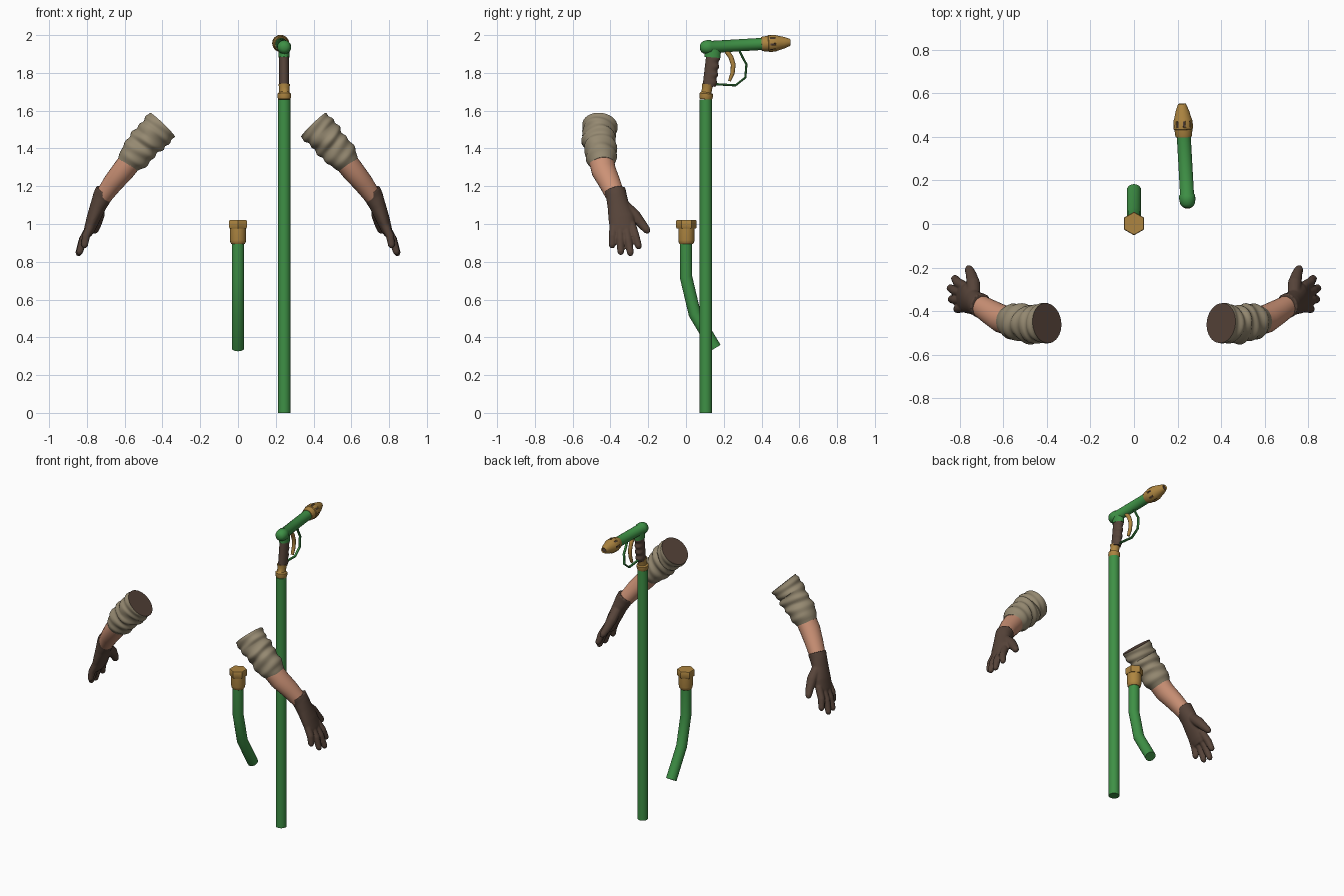
import bpy, bmesh
from math import sin, cos, pi
from mathutils import Vector

cube = bpy.data.objects.get("Cube")
if cube:
    bpy.data.objects.remove(cube)


def material(name, rgb):
    m = bpy.data.materials.new(name)
    m.use_nodes = True
    m.diffuse_color = (*rgb, 1)
    m.node_tree.nodes["Principled BSDF"].inputs["Base Color"].default_value = (*rgb, 1)
    return m


GREEN = material("green_paint", (0.048, 0.28, 0.06))
BRASS = material("brass", (0.42, 0.235, 0.052))
BROWN = material("dark_brown_leather", (0.095, 0.058, 0.042))
CLOTH = material("tan_cloth", (0.30, 0.25, 0.165))
SKIN = material("skin", (0.60, 0.285, 0.18))


def loft(bm, path, radii, ref, segs=20, wobble=None):
    """Sweep elliptical rings along a path; a list of radii gives one per ring."""
    path = [Vector(p) for p in path]
    n, rings = len(path), []
    for i, p in enumerate(path):
        t = (path[min(i + 1, n - 1)] - path[max(i - 1, 0)]).normalized()
        u = Vector(ref)
        u = (u - t * u.dot(t)).normalized()
        v = t.cross(u)
        r = radii[i] if isinstance(radii, list) else radii
        ru, rv = r if isinstance(r, tuple) else (r, r)
        ring = []
        for k in range(segs):
            a = 2 * pi * k / segs
            w = wobble(i / (n - 1), a) if wobble else 0
            ring.append(bm.verts.new(p + u * cos(a) * (ru + w) + v * sin(a) * (rv + w)))
        rings.append(ring)
    rows = [[bm.faces.new((a[k], a[(k + 1) % segs], b[(k + 1) % segs], b[k]))
             for k in range(segs)] for a, b in zip(rings, rings[1:])]
    return rows, bm.faces.new(rings[0][::-1]), bm.faces.new(rings[-1])


def finish(name, bm, mats):
    bmesh.ops.recalc_face_normals(bm, faces=bm.faces)
    me = bpy.data.meshes.new(name)
    bm.to_mesh(me)
    bm.free()
    for m in mats:
        me.materials.append(m)
    ob = bpy.data.objects.new(name, me)
    bpy.context.scene.collection.objects.link(ob)
    parts.append(ob)
    return ob


def tube(name, path, radii, mat, ref=(1, 0, 0), segs=20, wobble=None):
    bm = bmesh.new()
    loft(bm, path, radii, ref, segs, wobble)
    finish(name, bm, [mat])


def resample(knots, steps):
    """Linear interpolation of evenly spaced tuples."""
    out = []
    for i in range(steps + 1):
        f = i / steps * (len(knots) - 1)
        k = min(int(f), len(knots) - 2)
        out.append(Vector(knots[k]).lerp(Vector(knots[k + 1]), f - k))
    return out


def gun(y, z):
    """Point in the slightly turned centre plane of the spray gun."""
    return Vector((0.245 - 0.056 * (y - 0.11), y, z))


parts = []

# Wand pole and the brass neck on top of it
tube("pole", [(0.245, 0.105, 0), (0.245, 0.105, 1.66)], 0.033, GREEN)
neck = [(0.105, 1.66), (0.106, 1.672), (0.107, 1.69), (0.108, 1.697), (0.112, 1.72), (0.115, 1.74)]
tube("neck", [gun(*p) for p in neck], [0.032, 0.036, 0.036, 0.027, 0.027, 0.031], BRASS)

# Grip with finger ridges on its front side
grip_path = resample([gun(0.122, 1.73), gun(0.142, 1.9)], 32)
tube("grip", grip_path, (0.026, 0.034), BROWN,
     wobble=lambda t, a: 0.007 * max(0, sin(a)) * sin(4 * pi * t) ** 2)
tube("grip_collar", [gun(0.14, 1.882), gun(0.144, 1.93)], (0.029, 0.042), GREEN)

# Barrel with a rounded rear elbow
start, tip = gun(0.11, 1.936), gun(0.553, 1.962)
axis = (tip - start).normalized()
back = [(-0.036, 0.012), (-0.03, 0.024), (-0.018, 0.033), (0, 0.037), (0.022, 0.037),
        (0.028, 0.032), (0.3, 0.032)]
tube("barrel", [start + axis * d for d, r in back], [r for d, r in back], GREEN)

# Nozzle with sunken slots around its widest band
prof = [(0.29, 0.036), (0.3, 0.039), (0.325, 0.041), (0.328, 0.045), (0.335, 0.045),
        (0.365, 0.044), (0.375, 0.040), (0.41, 0.031), (0.436, 0.021), (0.444, 0.017)]
bm = bmesh.new()
rows, _, mouth = loft(bm, [start + axis * d for d, r in prof], [r for d, r in prof], (1, 0, 0), 24)
bm.normal_update()
slots = rows[4][::3]
bmesh.ops.inset_individual(bm, faces=slots, thickness=0.0015, depth=-0.005)
bmesh.ops.inset_region(bm, faces=[mouth], thickness=0.005, depth=-0.006)
for f in slots + [mouth]:
    f.material_index = 1
finish("nozzle", bm, [BRASS, BROWN])

# Trigger and its guard
trig = [(0.215, 1.915), (0.237, 1.885), (0.25, 1.845), (0.247, 1.8), (0.23, 1.757)]
tube("trigger", [gun(*p) for p in trig], [(0.012, 0.013)] * 3 + [(0.012, 0.011), (0.01, 0.008)],
     BRASS, segs=12)
guard = [(0.28, 1.925), (0.298, 1.885), (0.32, 1.845), (0.314, 1.775), (0.262, 1.734), (0.14, 1.741)]
tube("trigger_guard", [gun(*p) for p in guard], (0.009, 0.006), GREEN, segs=8)

# Bent hose with a hexagonal coupling
tube("hose", [(0, 0, 0.92), (0, 0, 0.72), (0, 0.046, 0.525), (0, 0.155, 0.343)], 0.033, GREEN)
cuff = [(0.893, 0.034), (0.9, 0.04), (0.915, 0.043), (0.985, 0.043)]
tube("coupling", [(0, 0.002, z) for z, r in cuff], [r for z, r in cuff], BRASS)
tube("hex_nut", [(0, 0.002, z) for z in (0.976, 0.982, 1.014, 1.02)],
     [0.05, 0.054, 0.054, 0.051], BRASS, ref=(0, 1, 0), segs=6)


def folds(t, a):
    fade = sin(pi * t * 1.05) ** 0.5 if t < 0.95 else 0
    return fade * (0.005 * sin(30 * t + 2 * sin(a)) + 0.004 * sin(3 * a + 11 * t))


def arm(side, s):
    def m(pts):
        return [(s * x, y, z) for x, y, z in pts]
    across = (0, 1, 0)

    # Rumpled sleeve, dark at the cut upper end
    bm = bmesh.new()
    path = resample(m([(0.40, -0.455, 1.525), (0.455, -0.462, 1.468),
                       (0.515, -0.455, 1.40), (0.588, -0.442, 1.315)]), 36)
    size = resample([(0.092, 0.092), (0.091, 0.093), (0.084, 0.09), (0.088, 0.09), (0.08, 0.086),
                     (0.084, 0.085), (0.082, 0.08), (0.062, 0.06)], 36)
    _, top, _ = loft(bm, path, [tuple(r) for r in size], across, 32, folds)
    top.material_index = 1
    finish(side + "_sleeve", bm, [CLOTH, BROWN])

    # Bare forearm
    tube(side + "_forearm", m([(0.56, -0.45, 1.345), (0.61, -0.435, 1.28), (0.66, -0.405, 1.22),
                               (0.725, -0.365, 1.13)]),
         [(0.066, 0.062), (0.065, 0.06), (0.058, 0.054), (0.048, 0.044)], SKIN, across, 24)

    # Glove: palm, four fingers and thumb merged into one skin
    bm = bmesh.new()
    loft(bm, m([(0.702, -0.376, 1.175), (0.718, -0.368, 1.145), (0.74, -0.358, 1.095),
                (0.765, -0.342, 1.03), (0.787, -0.335, 0.97), (0.797, -0.33, 0.94)]),
         [(0.058, 0.054), (0.055, 0.051), (0.058, 0.043), (0.069, 0.037), (0.067, 0.029), (0.05, 0.02)],
         across, 24)
    tips = [(0.815, -0.392, 0.872), (0.843, -0.345, 0.837), (0.848, -0.292, 0.832),
            (0.826, -0.246, 0.868)]
    for k, end in enumerate(tips):
        base = Vector((0.775, -0.382 + 0.031 * k, 1.0))
        end = Vector(end)
        mid = base.lerp(end, 0.5) + Vector((0.01, 0, 0))
        d = (end - mid).normalized()
        loft(bm, m([base, mid, end - d * 0.014, end]),
             [0.023, 0.022, 0.018, 0.009], across, 12)
    loft(bm, m([(0.735, -0.33, 1.10), (0.738, -0.272, 1.045), (0.748, -0.232, 0.998),
                (0.758, -0.207, 0.967), (0.762, -0.197, 0.953)]),
         [0.03, 0.032, 0.025, 0.02, 0.01], across, 12)
    glove = finish(side + "_glove", bm, [BROWN])
    rm = glove.modifiers.new("merge", "REMESH")
    rm.mode, rm.voxel_size, rm.use_smooth_shade = "VOXEL", 0.005, True
    sm = glove.modifiers.new("soften", "SMOOTH")
    sm.factor, sm.iterations = 0.5, 3


arm("left", 1)
arm("right", -1)

bpy.ops.object.select_all(action="DESELECT")
for ob in parts:
    ob.select_set(True)
bpy.context.view_layer.objects.active = parts[0]
bpy.ops.object.shade_smooth_by_angle(angle=0.7)
